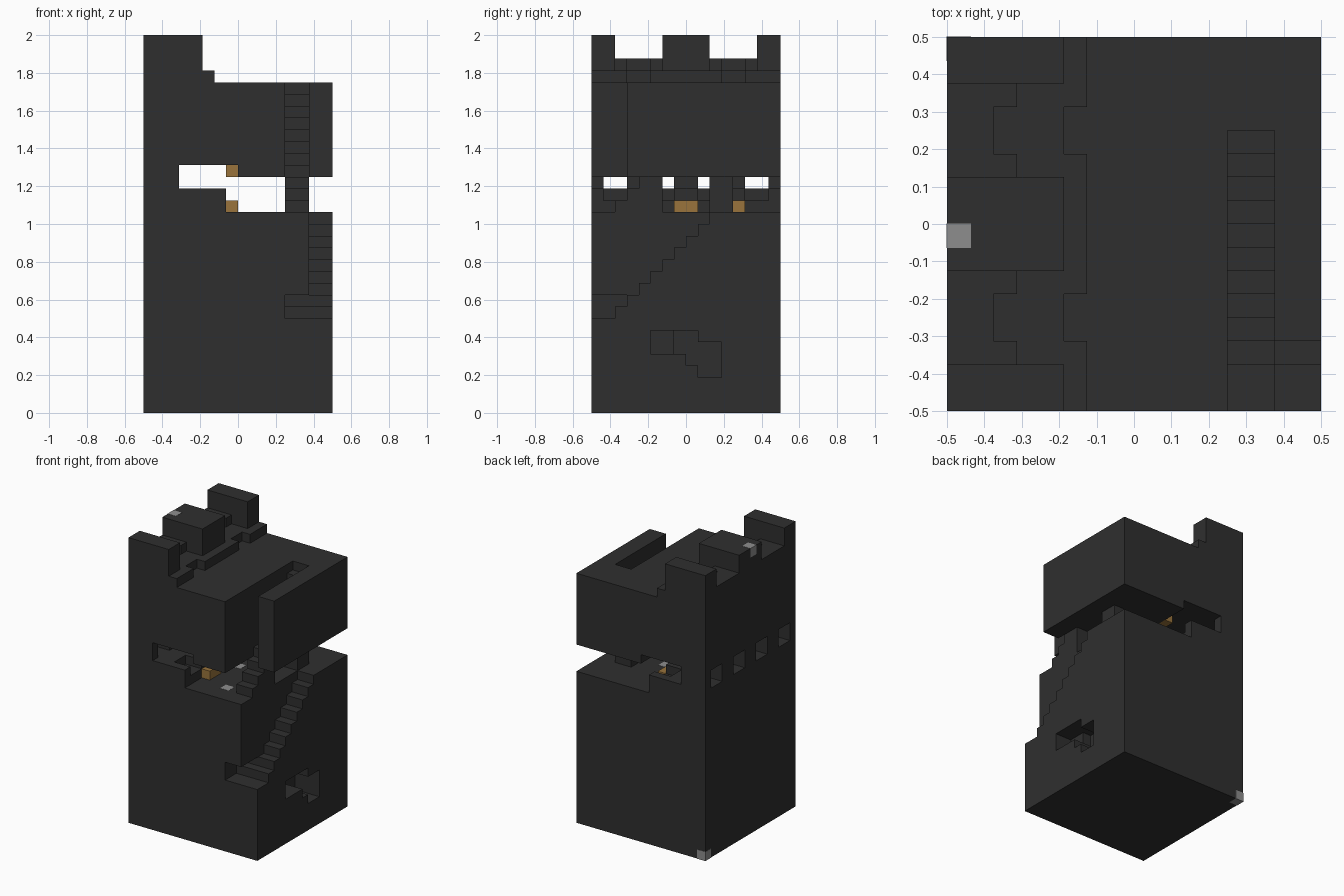
import bpy
import bmesh
from mathutils import Vector

UNIT = 1 / 16        # size of one building block
HALF = 8             # half the tower width in blocks
GROUND, LANDING, FLOOR, SILL, CEILING, ROOF = 0, 8, 17, 19, 20, 28
FULL = (-HALF, HALF)

old = bpy.data.objects.get("Cube")
if old:
    bpy.data.objects.remove(old, do_unlink=True)


def material(name, colour):
    mat = bpy.data.materials.new(name)
    mat.use_nodes = True
    rgba = (*colour, 1)
    mat.diffuse_color = rgba
    mat.node_tree.nodes["Principled BSDF"].inputs["Base Color"].default_value = rgba
    return mat


stone = material("dark stone", (0.028, 0.028, 0.028))
wood = material("golden wood", (0.32, 0.175, 0.045))
pale = material("pale grey", (0.27, 0.27, 0.27))


def cells(box):
    (xa, xb), (ya, yb), (za, zb) = box
    return {(x, y, z) for x in range(xa, xb) for y in range(ya, yb) for z in range(za, zb)}


def blocks(name, mat, fills, carves=(), swell=0):
    """Outer skin of block-sized boxes after carving, as one object."""
    solid = set().union(*map(cells, fills)).difference(*map(cells, carves))
    bm = bmesh.new()
    corners = {}

    def corner(p):
        key = tuple(p)
        if key not in corners:
            corners[key] = bm.verts.new(p * UNIT)
        return corners[key]

    for cell in solid:
        for axis in range(3):
            for side in (0, 1):
                step = Vector((0, 0, 0))
                step[axis] = 1
                near = Vector(cell) + step * (2 * side - 1)
                if tuple(int(c) for c in near) in solid:
                    continue
                u, v = Vector((0, 0, 0)), Vector((0, 0, 0))
                u[(axis + 1) % 3] = 1
                v[(axis + 2) % 3] = 1
                o = Vector(cell) + step * side
                ring = [o, o + u, o + u + v, o + v]
                if not side:
                    ring.reverse()
                bm.faces.new([corner(p) for p in ring])
    bmesh.ops.dissolve_limit(bm, angle_limit=0.01, verts=bm.verts, edges=bm.edges)
    if swell:
        for vert in bm.verts:
            vert.co += vert.normal * 0
        bm.normal_update()
        shifts = [(vert, vert.normal * swell) for vert in bm.verts]
        for vert, shift in shifts:
            vert.co += shift
    mesh = bpy.data.meshes.new(name)
    bm.to_mesh(mesh)
    bm.free()
    mesh.materials.append(mat)
    obj = bpy.data.objects.new(name, mesh)
    bpy.context.collection.objects.link(obj)
    return obj


# Window bays and the piers between them, along y
bays = [(y, y + 2) for y in (-7, -3, 1, 5)]
piers = [(y, y + 2) for y in (-5, -1, 3)]
side_x, slot_x, corner_y = (6, HALF), (4, 6), (-HALF, -5)

# Lower tower with stair cut, landing and side niche
blocks("lower_tower", stone, [(FULL, FULL, (GROUND, FLOOR))], [
    (side_x, (-HALF, 2), (LANDING, FLOOR)),
    (slot_x, corner_y, (LANDING, LANDING + 2)),
    ((6, HALF), (-3, -1), (5, 7)),
    ((5, HALF), (-1, 1), (5, 7)),
    ((5, HALF), (0, 3), (4, 6)),
    ((5, HALF), (1, 3), (3, 4)),
])

# Outside stair climbing the right wall
steps = [(side_x, (i - 6, i - 5), (LANDING, LANDING + 1 + i)) for i in range(8)]
steps.append((slot_x, (-6, -5), (LANDING, LANDING + 1)))
blocks("lower_stair", stone, steps)

# Window wall with sills and stepped bays
blocks("window_wall", stone,
       [((-HALF, -1), FULL, (FLOOR, SILL)), ((-HALF, -5), FULL, (SILL, SILL + 2))],
       [((-HALF, -5), bay, (SILL, SILL + 2)) for bay in bays]
       + [((-3, -1), bay, (SILL - 1, SILL)) for bay in bays])

# Wooden blocks on floor and ceiling in front of each pier
for i, pier in enumerate(piers):
    for label, z in (("floor", FLOOR), ("ceiling", CEILING)):
        blocks(f"{label}_beam_{i + 1}", wood, [((-1, 0), pier, (z, z + 1))])

# Upper tower with the stair slot and missing front corner
blocks("upper_tower", stone,
       [(FULL, FULL, (CEILING + 1, ROOF)), ((0, HALF), FULL, (CEILING, CEILING + 1))],
       [(slot_x, (-HALF, 4), (CEILING, ROOF)), (side_x, corner_y, (CEILING, ROOF))])

# Inner stair rising through the slot, and the pillar under it
steps = []
for i in range(10):
    y = i - 6
    steps.append((slot_x, (y, y + 1), (FLOOR if y < -2 else CEILING, FLOOR + 1 + i)))
blocks("upper_stair", stone, steps)
blocks("stair_pillar", stone, [(slot_x, (2, 4), (FLOOR, CEILING))])

# Battlements: roof step, low wall and three merlons
gaps = [(-5, -3), (3, 5)]
blocks("roof_step", stone, [((-HALF, -2), FULL, (ROOF, ROOF + 1))],
       [((-3, -2), gap, (ROOF, ROOF + 1)) for gap in gaps])
blocks("battlements", stone,
       [((-HALF, -5), FULL, (ROOF + 1, ROOF + 2))]
       + [((-HALF, -3), span, (ROOF + 1, ROOF + 4)) for span in ((-8, -6), (-2, 2), (6, 8))],
       [((-6, -5), gap, (ROOF + 1, ROOF + 2)) for gap in gaps])

# Small pale blocks set flush in the stone
for i, (x, y, z) in enumerate([(-8, -1, 31), (-8, 7, 0), (2, -6, 16), (0, -1, 16), (1, 1, 16)]):
    blocks(f"pale_block_{i + 1}", pale, [((x, x + 1), (y, y + 1), (z, z + 1))], swell=0.002)
